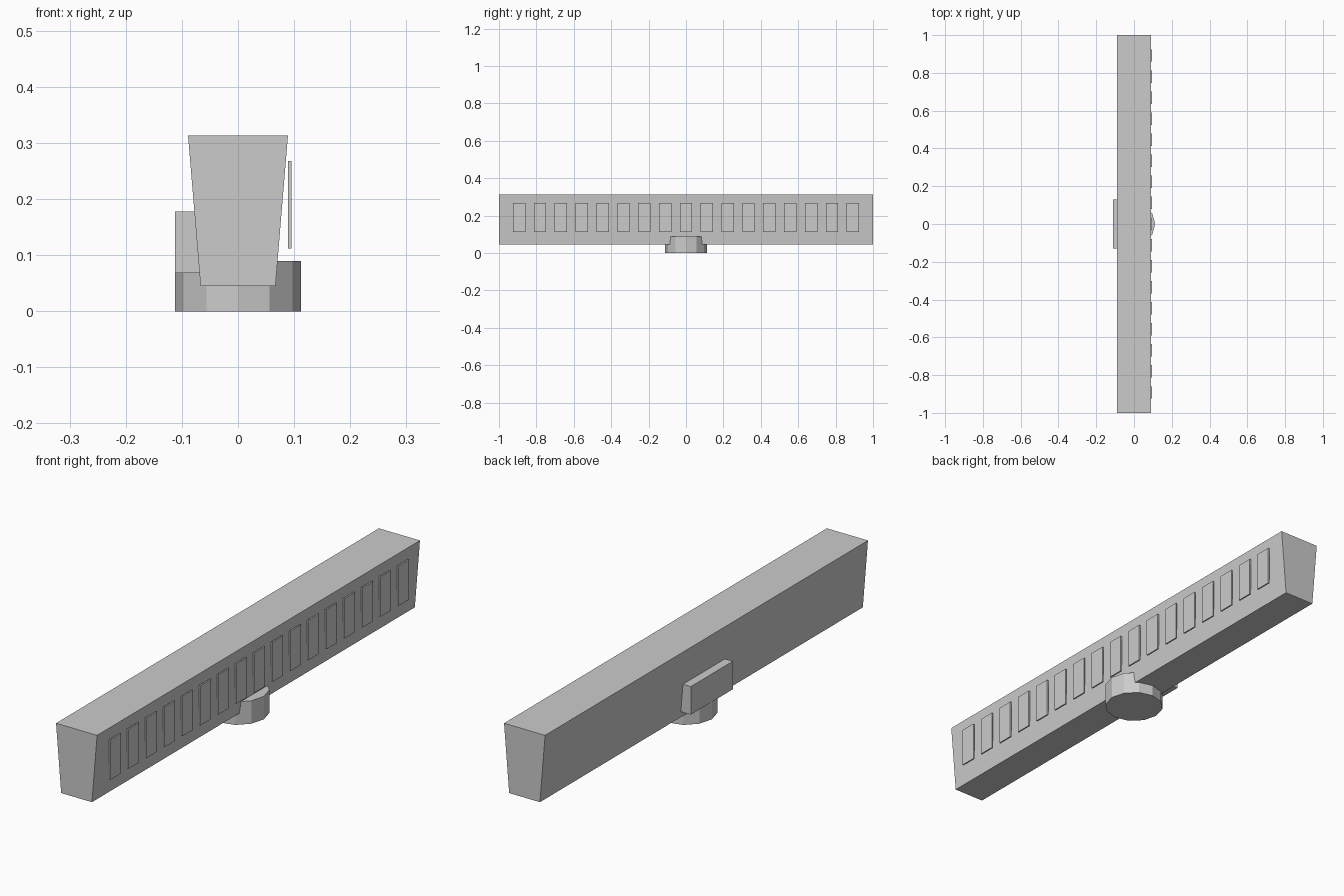
import bpy
import math

if "Cube" in bpy.data.objects:
    bpy.data.objects.remove(bpy.data.objects["Cube"], do_unlink=True)

grey = bpy.data.materials.new("light_grey")
grey.use_nodes = True
colour = (0.6, 0.6, 0.6, 1)
grey.diffuse_color = colour
grey.node_tree.nodes["Principled BSDF"].inputs["Base Color"].default_value = colour


def box(name, low, high):
    """Box between two opposite corners."""
    centre = [(a + b) / 2 for a, b in zip(low, high)]
    size = [b - a for a, b in zip(low, high)]
    bpy.ops.mesh.primitive_cube_add(size=1)
    obj = bpy.context.object
    obj.name = name
    for v in obj.data.vertices:
        v.co = [c + s * k for c, s, k in zip(centre, size, v.co)]
    obj.data.materials.append(grey)
    return obj


# Long beam, narrower along its underside
beam = box("beam", (-0.089, -1, 0.045), (0.089, 1, 0.313))
for v in beam.data.vertices:
    if v.co.z < 0.1:
        v.co.x *= 0.75

# Row of upright plates standing just off the left side
COUNT, SPACING = 17, 0.1115
for i in range(COUNT):
    y = (i - (COUNT - 1) / 2) * SPACING
    box(f"side_plate_{i + 1}", (0.089, y - 0.033, 0.112), (0.095, y + 0.033, 0.268))

# Block on the right side, sunk into the beam
box("side_block", (-0.112, -0.13, 0.068), (-0.06, 0.13, 0.178))

# Twelve-sided foot under the middle
bpy.ops.mesh.primitive_cylinder_add(vertices=12, radius=0.112, depth=0.09,
                                    location=(0, 0, 0.045))
foot = bpy.context.object
foot.name = "foot"
foot.data.materials.append(grey)
